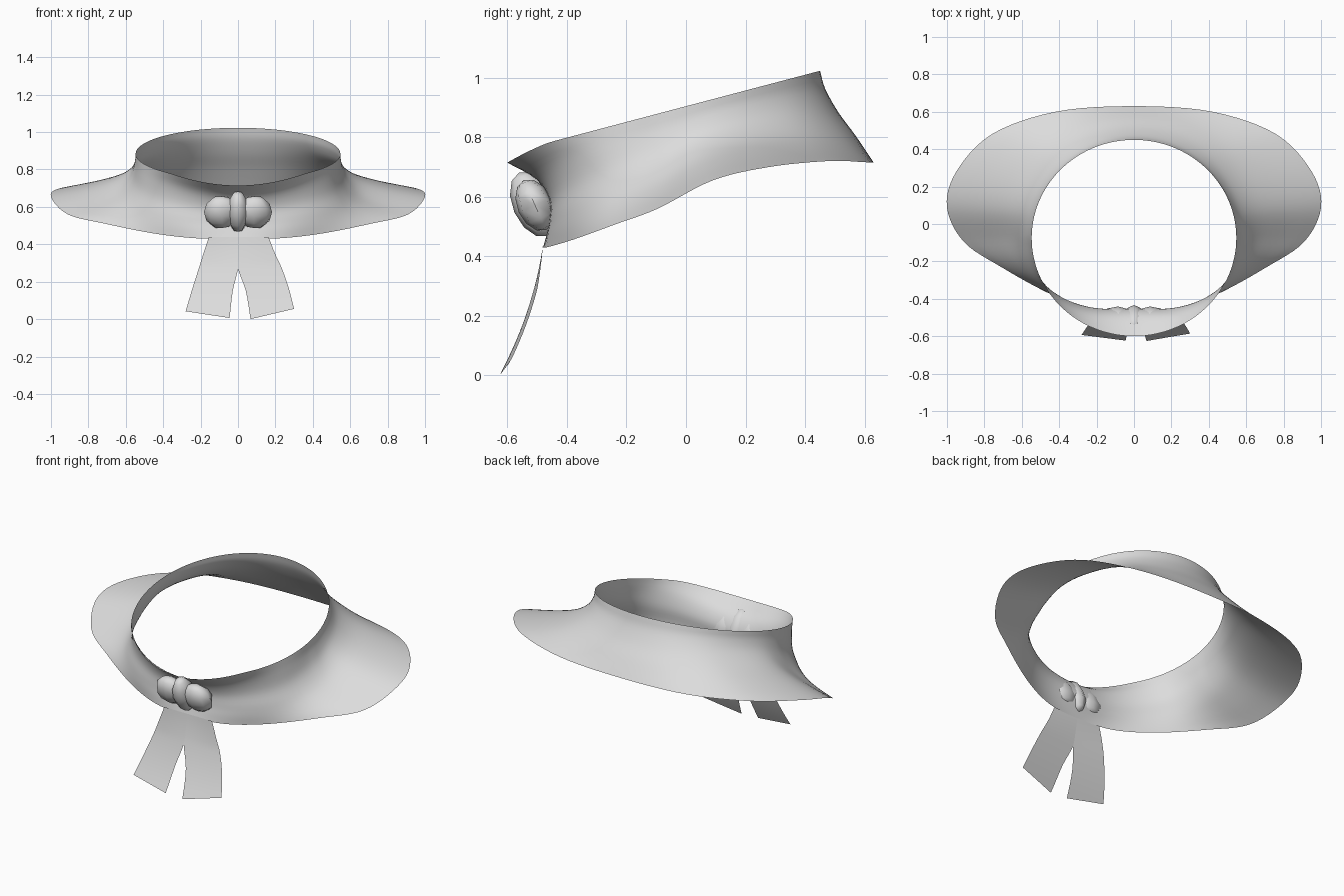
import bpy, bmesh, math
from mathutils import Vector, Matrix

if "Cube" in bpy.data.objects:
    bpy.data.objects.remove(bpy.data.objects["Cube"])

grey = bpy.data.materials.new("light grey cloth")
grey.diffuse_color = (0.72, 0.72, 0.72, 1)
grey.use_nodes = True
grey.node_tree.nodes["Principled BSDF"].inputs["Base Color"].default_value = grey.diffuse_color


def finish(name, bm, angle=60):
    me = bpy.data.meshes.new(name)
    bm.to_mesh(me)
    bm.free()
    ob = bpy.data.objects.new(name, me)
    bpy.context.collection.objects.link(ob)
    me.materials.append(grey)
    bpy.ops.object.select_all(action='DESELECT')
    ob.select_set(True)
    bpy.context.view_layer.objects.active = ob
    bpy.ops.object.shade_smooth_by_angle(angle=math.radians(angle))
    return ob


def spline(pts, u):
    """Catmull-Rom through pts, u from 0 to len(pts) - 1."""
    i = min(int(u), len(pts) - 2)
    f = u - i
    b, c = pts[i], pts[i + 1]
    a = pts[i - 1] if i > 0 else b * 2 - c
    d = pts[i + 2] if i + 2 < len(pts) else c * 2 - b
    return 0.5 * (b * 2 + (c - a) * f + (a * 2 - b * 5 + c * 4 - d) * f ** 2
                  + (b * 3 - a - c * 3 + d) * f ** 3)


def grid(bm, rows, closed=False):
    vs = [[bm.verts.new(p) for p in r] for r in rows]
    for i in range(len(vs) - (0 if closed else 1)):
        a, b = vs[i], vs[(i + 1) % len(vs)]
        for j in range(len(a) - 1):
            bm.faces.new((a[j], a[j + 1], b[j + 1], b[j]))


# Collar: oval tilted rim flaring down to a wide hem
HEM = [(0, -.48, .43), (.22, -.46, .432), (.45, -.373, .458), (.71, -.23, .51),
       (.91, -.095, .56), (1.0, .09, .655), (.95, .28, .70), (.76, .48, .72),
       (.42, .60, .716), (0, .63, .715)]
ANGLES = [0, 25, 50, 72, 90, 105, 120, 140, 160, 180]
DROP = [0, .2, .45, .68, .85, 1]
SIDE_FLARE = [0, .02, .1, .28, .58, 1]
BACK_FLARE = [0, .1, .34, .63, .83, 1]
FRONT_FLARE = [0, .82, 1.19, 1.2, 1.1, 1]
PINCH = [0, .7, 1, .5, .2, 0]

# mirrored hem, padded past the ends so the seam stays smooth
right = [Vector(p) for p in HEM]
left = [Vector((-p.x, p.y, p.z)) for p in right[1:-1]]
loop = right + left[::-1]
n = len(loop)
padded = [loop[(i - 2) % n] for i in range(n + 5)]
ring = ANGLES + [360 - a for a in ANGLES[-2::-1]]
steps = 6
rows = []
for k in range(n * steps):
    u = k / steps
    i, f = int(u), u - int(u)
    t = math.radians(ring[i] * (1 - f) + ring[i + 1] * f)
    hem = spline(padded, u + 2)
    y = -.075 - .525 * math.cos(t)
    dip = .031 * max(0, (-.45 - y) / .15) ** 1.5
    rim = Vector((.547 * math.sin(t), y, .904 + .264 * y - dip))
    front = max(0, math.cos(t)) ** 2
    back = max(0, -math.cos(t)) ** 5
    tuck = .07 * math.sin(t) ** 2 * max(0, math.cos(t))
    section = []
    for v, hs, hb, hf, pinch in zip(DROP, SIDE_FLARE, BACK_FLARE, FRONT_FLARE, PINCH):
        p = rim.lerp(hem, hs * (1 - front - back) + hb * back + hf * front)
        p.x -= math.sin(t) * tuck * pinch
        p.y += math.cos(t) * tuck * pinch
        p.z = rim.z + (hem.z - rim.z) * v
        section.append(p)
    rows.append([spline(section, j / 4) for j in range(21)])
bm = bmesh.new()
grid(bm, rows, closed=True)
finish("collar", bm)

# Ribbon tails: curved strips hanging from the front hem
TAILS = {
    "left_tail": [((-.155, .44), (0, .44)), ((-.185, .35), (0, .35)),
                  ((-.21, .27), (0, .27)), ((-.245, .16), (-.028, .15)),
                  ((-.28, .042), (-.045, .006))],
    "right_tail": [((0, .44), (.163, .44)), ((0, .35), (.198, .35)),
                   ((0, .27), (.235, .27)), ((.042, .15), (.27, .17)),
                   ((.067, 0), (.30, .055))]}


def tail_y(x, z):
    drop = 1 - max(z, 0) / .44
    return -.48 - .06 * drop - .089 * drop ** 2 + .05 * abs(x) * min(1, 3 * drop)


for name, pairs in TAILS.items():
    edges = [[Vector((x, 0, z)) for x, z in side] for side in zip(*pairs)]
    rows = []
    for k in range(17):
        a, b = (spline(e, k / 4) for e in edges)
        row = [a.lerp(b, j / 4) for j in range(5)]
        rows.append([(p.x, tail_y(p.x, p.z), p.z) for p in row])
    bm = bmesh.new()
    grid(bm, rows)
    bmesh.ops.reverse_faces(bm, faces=bm.faces[:])
    finish(name, bm)


# Bow: two puffed loops and a knot, leaning with the collar
def puff(name, centre, size, taper=0):
    bm = bmesh.new()
    bmesh.ops.create_uvsphere(bm, u_segments=8, v_segments=6, radius=1)
    for v in bm.verts:
        s = 1 + taper * v.co.x
        v.co = Vector((v.co.x * size[0], v.co.y * size[1] * s, v.co.z * size[2] * s))
    m = Matrix.Translation(centre) @ Matrix.Rotation(math.radians(24), 4, 'X')
    bmesh.ops.transform(bm, matrix=m, verts=bm.verts)
    finish(name, bm)


puff("bow_knot", (0, -.512, .575), (.058, .07, .117))
for side, name in ((-1, "left_bow_loop"), (1, "right_bow_loop")):
    puff(name, (side * .085, -.507, .572), (.097, .06, .092), side * .08)
